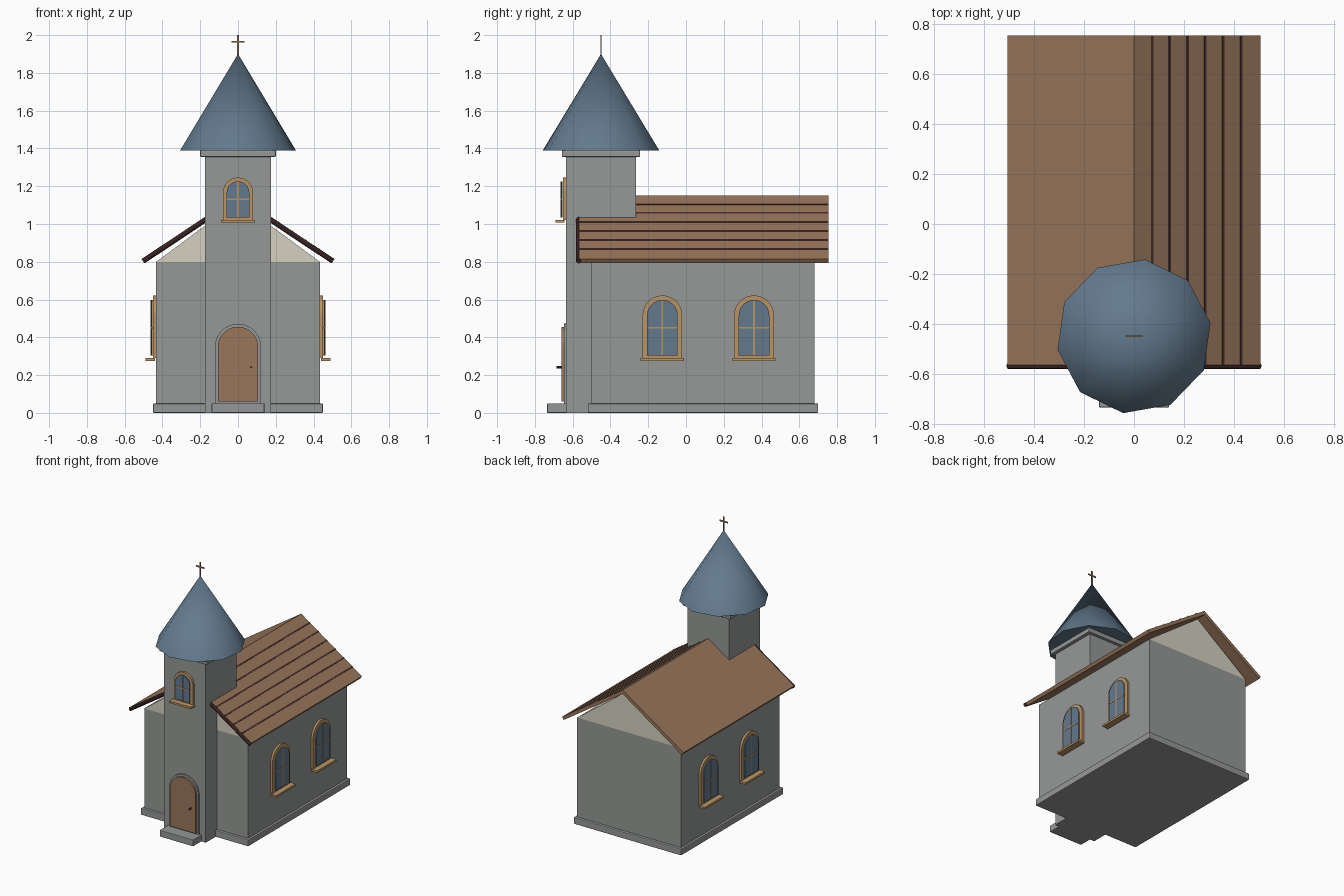
import bpy, bmesh, math
from mathutils import Matrix, Vector

cube = bpy.data.objects.get("Cube")
if cube:
    bpy.data.objects.remove(cube, do_unlink=True)


def material(name, r, g, b):
    m = bpy.data.materials.new(name)
    m.use_nodes = True
    m.diffuse_color = (r, g, b, 1)
    bsdf = next(n for n in m.node_tree.nodes if n.type == 'BSDF_PRINCIPLED')
    bsdf.inputs["Base Color"].default_value = (r, g, b, 1)
    return m


STONE = material("grey stone", 0.30, 0.315, 0.305)
CREAM = material("cream plaster", 0.66, 0.63, 0.53)
WOOD = material("brown wood", 0.32, 0.18, 0.105)
DARK = material("dark maroon trim", 0.07, 0.03, 0.03)
SLATE = material("slate blue", 0.125, 0.195, 0.27)
TAN = material("tan frame", 0.48, 0.30, 0.13)


def finish(name, bm, mat, matrix=Matrix()):
    bmesh.ops.recalc_face_normals(bm, faces=bm.faces)
    mesh = bpy.data.meshes.new(name)
    bm.to_mesh(mesh)
    bm.free()
    mesh.transform(matrix)
    mesh.materials.append(mat)
    obj = bpy.data.objects.new(name, mesh)
    bpy.context.scene.collection.objects.link(obj)
    return obj


def prism(name, outline, y0, y1, mat, matrix=Matrix()):
    """Extrude an x-z outline from y0 to y1."""
    bm = bmesh.new()
    face = bm.faces.new([bm.verts.new((x, y0, z)) for x, z in outline])
    new = bmesh.ops.extrude_face_region(bm, geom=[face])["geom"]
    verts = [v for v in new if isinstance(v, bmesh.types.BMVert)]
    bmesh.ops.translate(bm, vec=(0, y1 - y0, 0), verts=verts)
    return finish(name, bm, mat, matrix)


def box(name, x0, x1, y0, y1, z0, z1, mat, matrix=Matrix(), bevel=0):
    obj = prism(name, [(x0, z0), (x1, z0), (x1, z1), (x0, z1)], y0, y1, mat, matrix)
    if bevel:
        mod = obj.modifiers.new("edge", 'BEVEL')
        mod.width = bevel
        mod.segments = 2
    return obj


def rod(name, a, b, radius, mat, sides=10):
    a, b = Vector(a), Vector(b)
    bm = bmesh.new()
    bmesh.ops.create_cone(bm, cap_ends=True, segments=sides, radius1=radius,
                          radius2=radius, depth=(b - a).length)
    turn = (b - a).to_track_quat('Z', 'Y').to_matrix().to_4x4()
    return finish(name, bm, mat, Matrix.Translation((a + b) / 2) @ turn)


def arch(half, z0, z1, steps=14):
    """Round-headed outline."""
    spring = z1 - half
    curve = [(half * math.cos(math.pi * i / steps),
              spring + half * math.sin(math.pi * i / steps)) for i in range(steps + 1)]
    return [(-half, z0), (half, z0)] + curve


def window(name, half, z0, z1, border, matrix):
    """Arched window on a wall whose outside is local -y."""
    inner, low, high = half - border, z0 + border * 0.6, z1 - border
    mid = (low + high) / 2
    prism(name + "_frame", arch(half, z0, z1), 0, -0.016, TAN, matrix)
    prism(name + "_glass", arch(inner, low, high), -0.021, -0.028, SLATE, matrix)
    box(name + "_upright", -0.004, 0.004, -0.018, -0.030, low, high, TAN, matrix)
    box(name + "_crossbar", -inner, inner, -0.018, -0.030, mid - 0.004, mid + 0.004, TAN, matrix)
    box(name + "_sill", -half - 0.01, half + 0.01, -0.007, -0.057,
        z0 - 0.015, z0, TAN, matrix)


# Nave, plinth and gables
box("plinth", -0.45, 0.45, -0.52, 0.70, 0, 0.05, STONE, bevel=0.006)
box("nave_walls", -0.433, 0.433, -0.50, 0.68, 0.05, 0.80, STONE)
prism("gables", [(-0.433, 0.80), (0.433, 0.80), (0, 1.12)], -0.50, 0.68, CREAM)

# Roof slopes with front trim
ridge, eave_x, eave_z = 1.152, 0.507, 0.815
slope = Vector((eave_x, 0, eave_z - ridge)).normalized()
normal = Vector((-slope.z, 0, slope.x))
under = normal * 0.025
for side, s in (("left", 1), ("right", -1)):
    prism(side + "_roof_slope",
          [(0, ridge), (s * eave_x, eave_z),
           (s * (eave_x - under.x), eave_z - under.z), (0, ridge - 0.025 / normal.z)],
          -0.565, 0.755, WOOD)
    rod(side + "_front_trim", (0, -0.568, ridge - 0.015),
        (s * (eave_x - 0.004), -0.568, eave_z - 0.012), 0.014, DARK)

# Plank joints on one slope
run = eave_x / 7.1
for k in range(1, 7):
    c = Vector((run * k, 0, ridge + (eave_z - ridge) * run * k / eave_x))
    quad = [c - slope * 0.005 - normal * 0.002, c + slope * 0.005 - normal * 0.002,
            c + slope * 0.005 + normal * 0.003, c - slope * 0.005 + normal * 0.003]
    prism(f"plank_joint_{k}", [(p.x, p.z) for p in quad], -0.565, 0.755, DARK)

# Tower and spire
TY = -0.45
box("tower", -0.175, 0.175, -0.635, -0.265, 0, 1.355, STONE)
box("tower_cornice", -0.20, 0.20, -0.657, -0.243, 1.355, 1.39, STONE, bevel=0.005)
bm = bmesh.new()
bmesh.ops.create_cone(bm, cap_ends=True, segments=10, radius1=0.311, radius2=0, depth=0.51)
spire = finish("spire", bm, SLATE, Matrix.Translation((0, TY, 1.645))
               @ Matrix.Rotation(math.radians(-8), 4, 'Z'))
bpy.ops.object.select_all(action='DESELECT')
spire.select_set(True)
bpy.context.view_layer.objects.active = spire
bpy.ops.object.shade_smooth_by_angle(angle=math.radians(40))

# Cross
box("cross_upright", -0.005, 0.005, TY - 0.003, TY + 0.003, 1.89, 2.0, WOOD)
box("cross_arm", -0.035, 0.035, TY - 0.003, TY + 0.003, 1.96, 1.97, WOOD)

# Door and step
box("door_step", -0.14, 0.14, -0.735, -0.60, 0, 0.05, STONE, bevel=0.004)
prism("door_surround", arch(0.122, 0.05, 0.472), -0.63, -0.645, STONE)
prism("door", arch(0.107, 0.06, 0.456), -0.64, -0.66, WOOD)
rod("door_knob", (0.07, -0.655, 0.242), (0.07, -0.685, 0.242), 0.006, DARK, 8)

# Windows
window("tower_window", 0.08, 1.022, 1.246, 0.02, Matrix.Translation((0, -0.635, 0)))
for side, s in (("left", 1), ("right", -1)):
    for place, y in (("front", -0.125), ("back", 0.36)):
        window(f"{side}_{place}_window", 0.105, 0.29, 0.622, 0.024,
               Matrix.Translation((s * 0.433, y, 0))
               @ Matrix.Rotation(s * math.pi / 2, 4, 'Z'))
